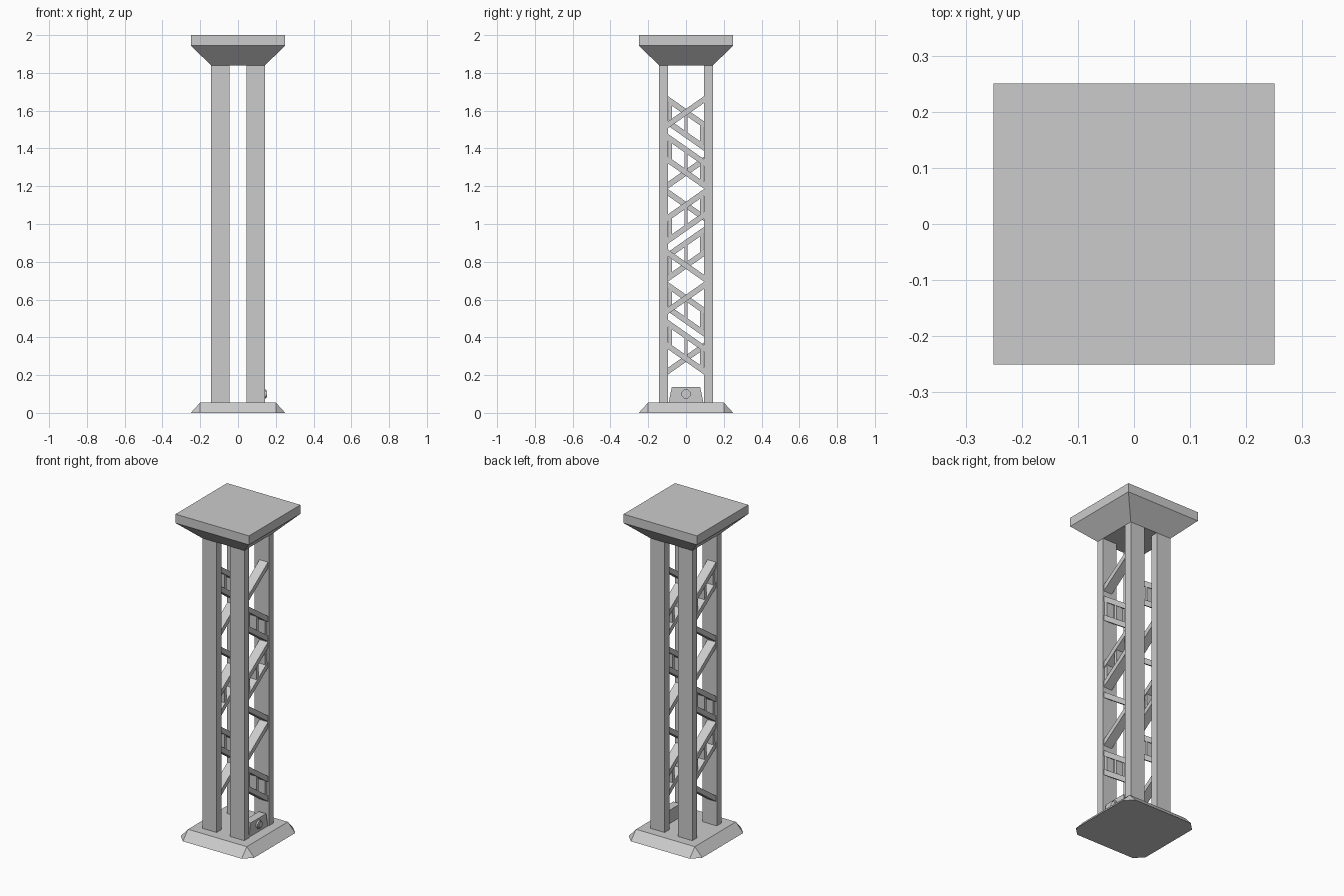
import bpy, bmesh

if "Cube" in bpy.data.objects:
    bpy.data.objects.remove(bpy.data.objects["Cube"])

def make(name, verts, faces):
    me = bpy.data.meshes.new(name)
    me.from_pydata(verts, [], faces)
    bm = bmesh.new()
    bm.from_mesh(me)
    bmesh.ops.recalc_face_normals(bm, faces=bm.faces)
    bm.to_mesh(me)
    bm.free()
    ob = bpy.data.objects.new(name, me)
    bpy.context.collection.objects.link(ob)
    return ob

def prism(name, yz, x0, x1):
    """Extrude a profile in the YZ plane along X."""
    n = len(yz)
    verts = [(x, y, z) for x in (x0, x1) for y, z in yz]
    faces = [tuple(range(n)), tuple(range(n, 2 * n))]
    faces += [(i, (i + 1) % n, n + (i + 1) % n, n + i) for i in range(n)]
    return make(name, verts, faces)

def square(h, z):
    return [(-h, -h, z), (h, -h, z), (h, h, z), (-h, h, z)]

# Base: octagonal foot rising to a square top
h, c, t, BASE = 0.25, 0.2, 0.2, 0.055
foot = [(-c, -h, 0), (c, -h, 0), (h, -c, 0), (h, c, 0),
        (c, h, 0), (-c, h, 0), (-h, c, 0), (-h, -c, 0)]
faces = [tuple(range(8)), (8, 9, 10, 11)]
for i in range(4):
    a, b, n = 2 * i, 2 * i + 1, (2 * i + 2) % 8
    faces += [(a, b, 8 + (i + 1) % 4, 8 + i), (b, n, 8 + (i + 1) % 4)]
make("base_plate", foot + square(t, BASE), faces)

# Cap: flared underside with a square slab on top
rings = square(0.143, 1.84) + square(0.25, 1.945) + square(0.25, 2.0)
faces = [(0, 1, 2, 3), (8, 9, 10, 11)]
for k in (0, 4):
    faces += [(k + i, k + (i + 1) % 4, k + 4 + (i + 1) % 4, k + 4 + i) for i in range(4)]
make("cap", rings, faces)

# Four flat columns
for sx in (-1, 1):
    for sy in (-1, 1):
        y0, y1 = sy * 0.095, sy * 0.143
        prism("column", [(y0, BASE), (y1, BASE), (y1, 1.84), (y0, 1.84)],
              sx * 0.045, sx * 0.143)

# Lattice: each cell has one single brace and one laddered pair of braces
SLOPE, T, W = 0.7, 0.018, 0.096

def brace(z, s, sx):
    d = s * SLOPE * W
    prism("brace", [(-W, z - d - T), (W, z + d - T), (W, z + d + T), (-W, z - d + T)],
          sx * 0.08, sx * 0.138)

def post(y, z0, z1, s, sx):
    k = s * SLOPE * y
    a, b = y - 0.009, y + 0.009
    prism("brace_post", [(a, z0 + k), (b, z0 + k), (b, z1 + k), (a, z1 + k)],
          sx * 0.085, sx * 0.133)

for i, mid in enumerate((1.432, 0.94, 0.448)):
    for sx in (-1, 1):
        single_on_top = (sx == 1) == (i % 2 == 0)
        v = 1 if single_on_top else -1
        lean = 1 if i % 2 == 0 else -1       # direction of the single brace
        brace(mid + v * 0.16, lean, sx)
        brace(mid - v * 0.04, -lean, sx)
        brace(mid - v * 0.16, -lean, sx)
        lo, hi = sorted((mid - v * 0.04, mid - v * 0.16))
        for y in (-0.084, 0, 0.084):
            post(y, lo, hi, -lean, sx)

# Bracket with a round fixture on the right side
prism("side_bracket", [(-0.092, BASE), (0.092, BASE), (0.075, 0.137), (-0.075, 0.137)],
      0.09, 0.139)
for name, r, x in (("fixture_ring", 0.025, 0.143), ("fixture_knob", 0.018, 0.148)):
    bpy.ops.mesh.primitive_cylinder_add(vertices=12, radius=r, depth=0.012,
                                        location=(x, 0, 0.1), rotation=(0, 1.5708, 0))
    bpy.context.object.name = name
